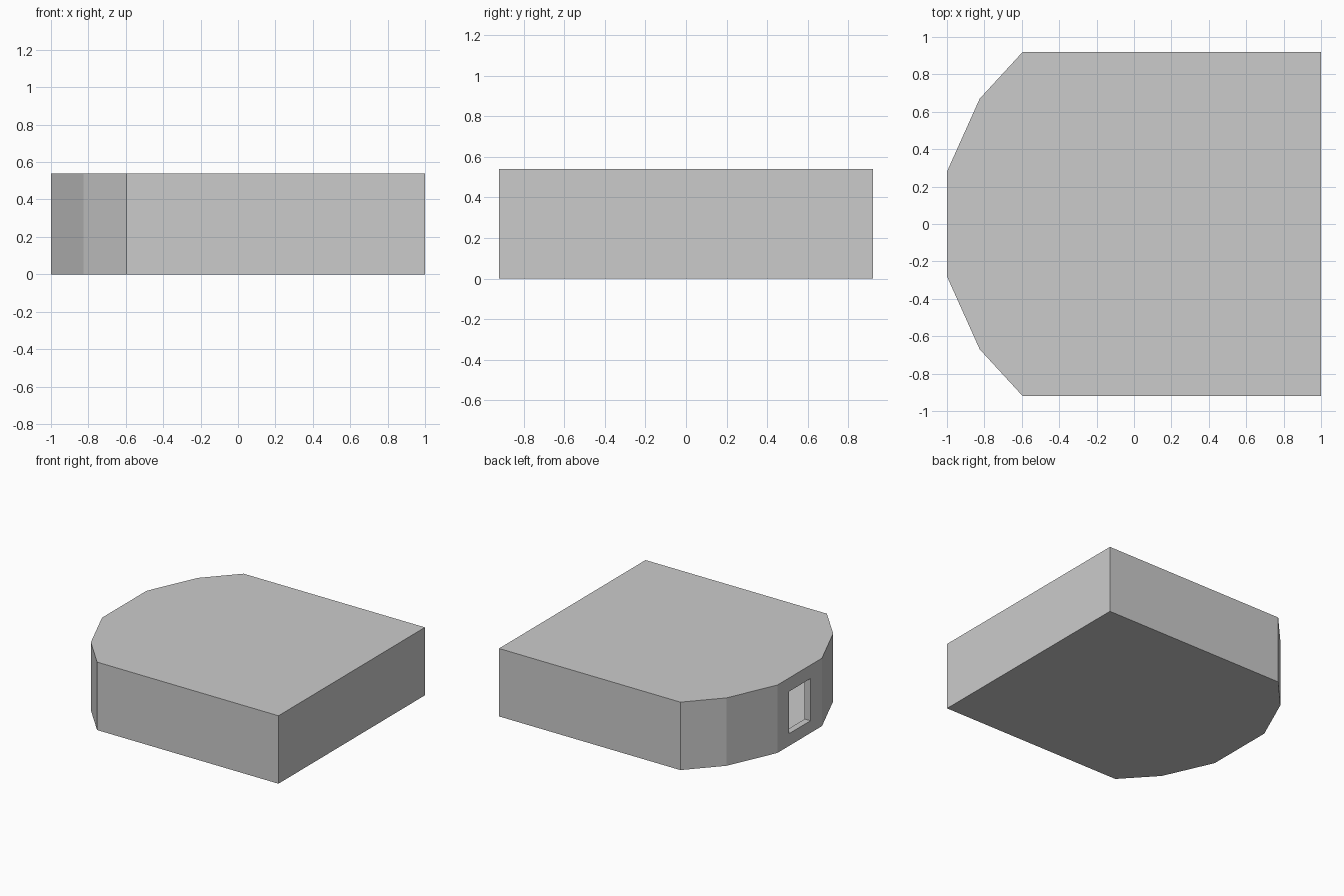
import bpy, bmesh

if "Cube" in bpy.data.objects:
    bpy.data.objects.remove(bpy.data.objects["Cube"])

HEIGHT, WALL = 0.54, 0.05

# Half outline of the plan, mirrored across y
half = [(1.0, 0.92), (-0.595, 0.92), (-0.825, 0.67), (-1.0, 0.28)]
outline = half + [(x, -y) for x, y in reversed(half)]

# Hollow shell: extruded plan with an inward wall thickness
bm = bmesh.new()
base = bm.faces.new([bm.verts.new((x, y, 0)) for x, y in outline])
ext = bmesh.ops.extrude_face_region(bm, geom=[base], use_keep_orig=True)
top_verts = [g for g in ext["geom"] if isinstance(g, bmesh.types.BMVert)]
bmesh.ops.translate(bm, verts=top_verts, vec=(0, 0, HEIGHT))
bmesh.ops.recalc_face_normals(bm, faces=bm.faces)
mesh = bpy.data.meshes.new("room_shell")
bm.to_mesh(mesh)
bm.free()
shell = bpy.data.objects.new("room_shell", mesh)
bpy.context.collection.objects.link(shell)
solid = shell.modifiers.new("walls", 'SOLIDIFY')
solid.thickness = WALL
solid.offset = -1
solid.use_even_offset = True

# Window opening through the left wall
bpy.ops.mesh.primitive_cube_add(size=1, location=(-1.0, 0, 0.265))
cutter = bpy.context.object
cutter.name = "window_cutter"
cutter.scale = (0.3, 0.27, 0.335)
cutter.hide_render = True
cutter.display_type = 'WIRE'
cut = shell.modifiers.new("window", 'BOOLEAN')
cut.operation = 'DIFFERENCE'
cut.solver = 'EXACT'
cut.object = cutter
